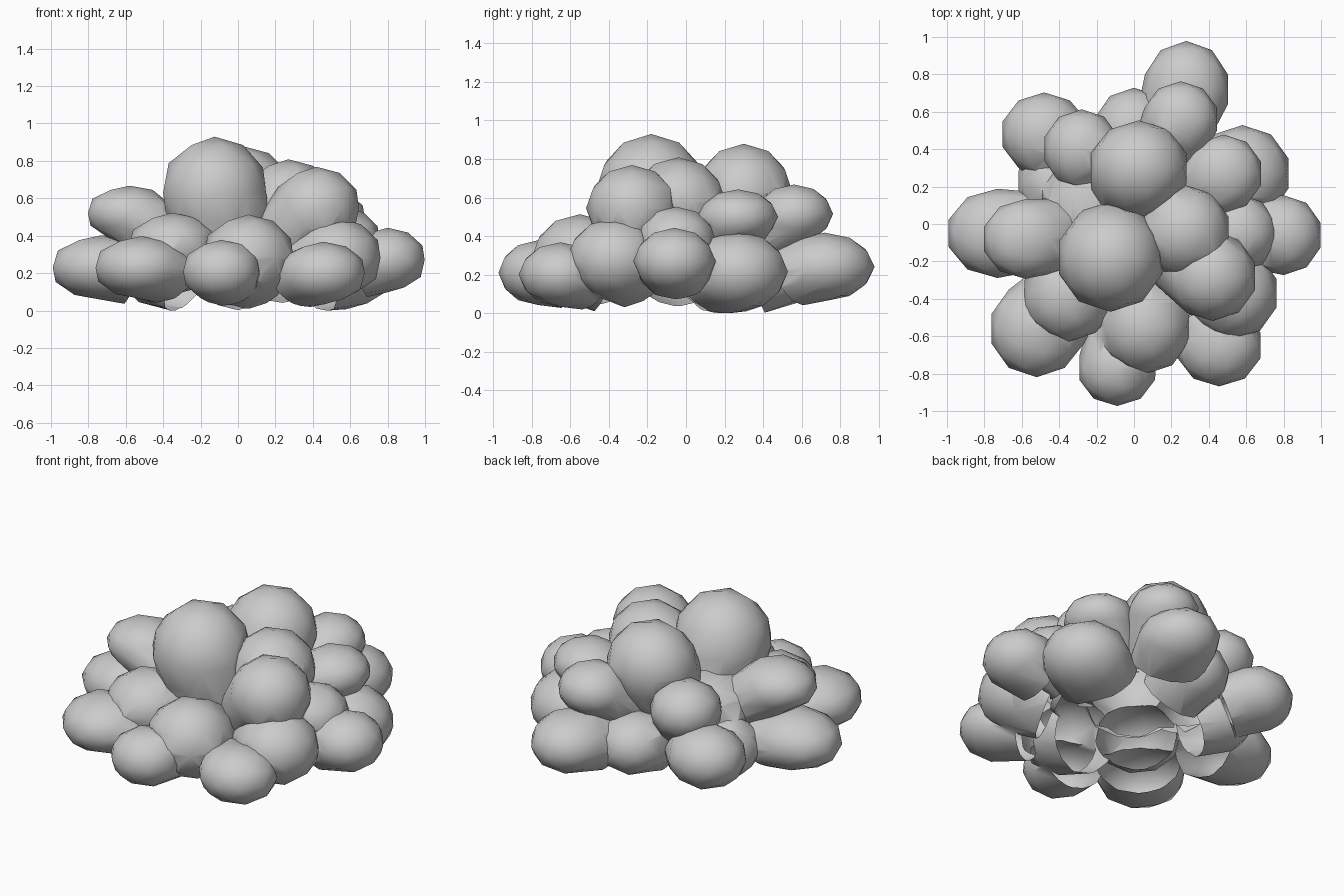
import bpy, bmesh
from math import radians
from mathutils import Vector

if "Cube" in bpy.data.objects:
    bpy.data.objects.remove(bpy.data.objects["Cube"])

# Each leaf clump: centre x, y, z and radii x, y, z
UPPER = [
    (-.125, -.18, .63, .285, .285, .295), (.025, .30, .625, .265, .25, .25),
    (-.28, .40, .46, .205, .21, .17), (-.58, -.08, .52, .23, .21, .145),
    (.42, -.28, .545, .235, .235, .22), (.27, -.04, .575, .245, .245, .23),
    (.48, .27, .50, .205, .205, .14), (.25, .56, .515, .20, .20, .15),
]
LOWER = [
    (-.73, -.05, .23, .27, .235, .17), (-.48, .48, .25, .23, .22, .18),
    (-.52, -.56, .23, .25, .255, .165), (-.35, -.38, .33, .245, .245, .19),
    (.055, -.55, .28, .25, .25, .23), (-.09, -.77, .21, .21, .20, .165),
    (.455, -.65, .20, .23, .215, .165), (.53, -.37, .28, .24, .245, .21),
    (.80, -.06, .27, .205, .21, .17), (.56, -.05, .37, .205, .205, .18),
    (.58, .27, .215, .255, .255, .205), (.28, .72, .24, .23, .255, .175),
    (.00, .50, .22, .215, .225, .18), (-.42, .22, .20, .205, .205, .18),
]
CORE = (-.20, .10, .36, .30, .30, .20)
HOLLOW = (.02, 0, 0, .42, .40, .34)

parts = bpy.data.collections.new("clump_parts")
bpy.context.scene.collection.children.link(parts)
caps = []


def add_object(name, bm, collection):
    bmesh.ops.recalc_face_normals(bm, faces=bm.faces)
    me = bpy.data.meshes.new(name)
    bm.to_mesh(me)
    bm.free()
    ob = bpy.data.objects.new(name, me)
    collection.objects.link(ob)
    return ob


def place(v, b):
    return Vector(v.co[i] * b[i + 3] + b[i] for i in range(3))


def clump(name, b, tail, cut):
    """Faceted ellipsoid with a stub that runs toward the core and a flat cap."""
    out = (Vector(b[:3]) - Vector((0, 0, .03))).normalized()
    bm = bmesh.new()
    bmesh.ops.create_icosphere(bm, subdivisions=2, radius=1.015)
    bmesh.ops.bisect_plane(bm, geom=bm.verts[:] + bm.edges[:] + bm.faces[:],
                           plane_co=out * -cut, plane_no=-out, clear_outer=True)
    rim = [v for v in bm.verts if v.is_boundary]
    bmesh.ops.holes_fill(bm, edges=[e for e in bm.edges if e.is_boundary], sides=0)
    for v in bm.verts:
        p = place(v, b)
        v.co = p - out * tail if v in rim else p
    n = Vector(out[i] / b[i + 3] for i in range(3)).normalized()
    caps.append((rim[0].co.copy(), n))
    add_object(name, bm, parts)


# Upper crown with long stubs, lower skirt with short ones, and the middle
for i, b in enumerate(UPPER):
    clump(f"upper_clump_{i + 1}", b, .22, .35)
for i, b in enumerate(LOWER):
    clump(f"lower_clump_{i + 1}", b, .10, .35)
clump("core", CORE, .02, .3)

# Dome that hollows out the underside
bm = bmesh.new()
bmesh.ops.create_icosphere(bm, subdivisions=4, radius=1)
for v in bm.verts:
    v.co = place(v, HOLLOW)
dome = add_object("hollow_cutter", bm, bpy.context.scene.collection)
dome.hide_render = True

# Merge all clumps into one shell, then hollow it
first = parts.objects[0]
foliage = bpy.data.objects.new("foliage", first.data.copy())
bpy.context.scene.collection.objects.link(foliage)
bpy.data.objects.remove(first)
mod = foliage.modifiers.new("merge", 'BOOLEAN')
mod.operation, mod.solver = 'UNION', 'EXACT'
mod.operand_type, mod.collection = 'COLLECTION', parts
mod = foliage.modifiers.new("hollow", 'BOOLEAN')
mod.operation, mod.solver, mod.object = 'DIFFERENCE', 'EXACT', dome
dg = bpy.context.evaluated_depsgraph_get()
mesh = bpy.data.meshes.new_from_object(foliage.evaluated_get(dg))
foliage.modifiers.clear()
foliage.data = mesh
for ob in list(parts.objects) + [dome]:
    bpy.data.objects.remove(ob)
bpy.data.collections.remove(parts)


def on_dome(co):
    d = sum(((co[i] - HOLLOW[i]) / HOLLOW[i + 3]) ** 2 for i in range(3))
    return .97 < d < 1.005


# Remove the flat caps and dome faces so the shell is open underneath
bm = bmesh.new()
bm.from_mesh(mesh)
gone = {f for f in bm.faces for p, n in caps
        if f.normal.dot(n) < -.99 and abs((f.calc_center_median() - p).dot(n)) < .002}
gone |= {f for f in bm.faces if all(on_dome(v.co) for v in f.verts)}
bmesh.ops.delete(bm, geom=list(gone), context='FACES')
for v in bm.verts:
    v.co.z = max(v.co.z, 0)
bm.to_mesh(mesh)
bm.free()

bpy.context.view_layer.objects.active = foliage
foliage.select_set(True)
bpy.ops.object.shade_smooth_by_angle(angle=radians(50))
